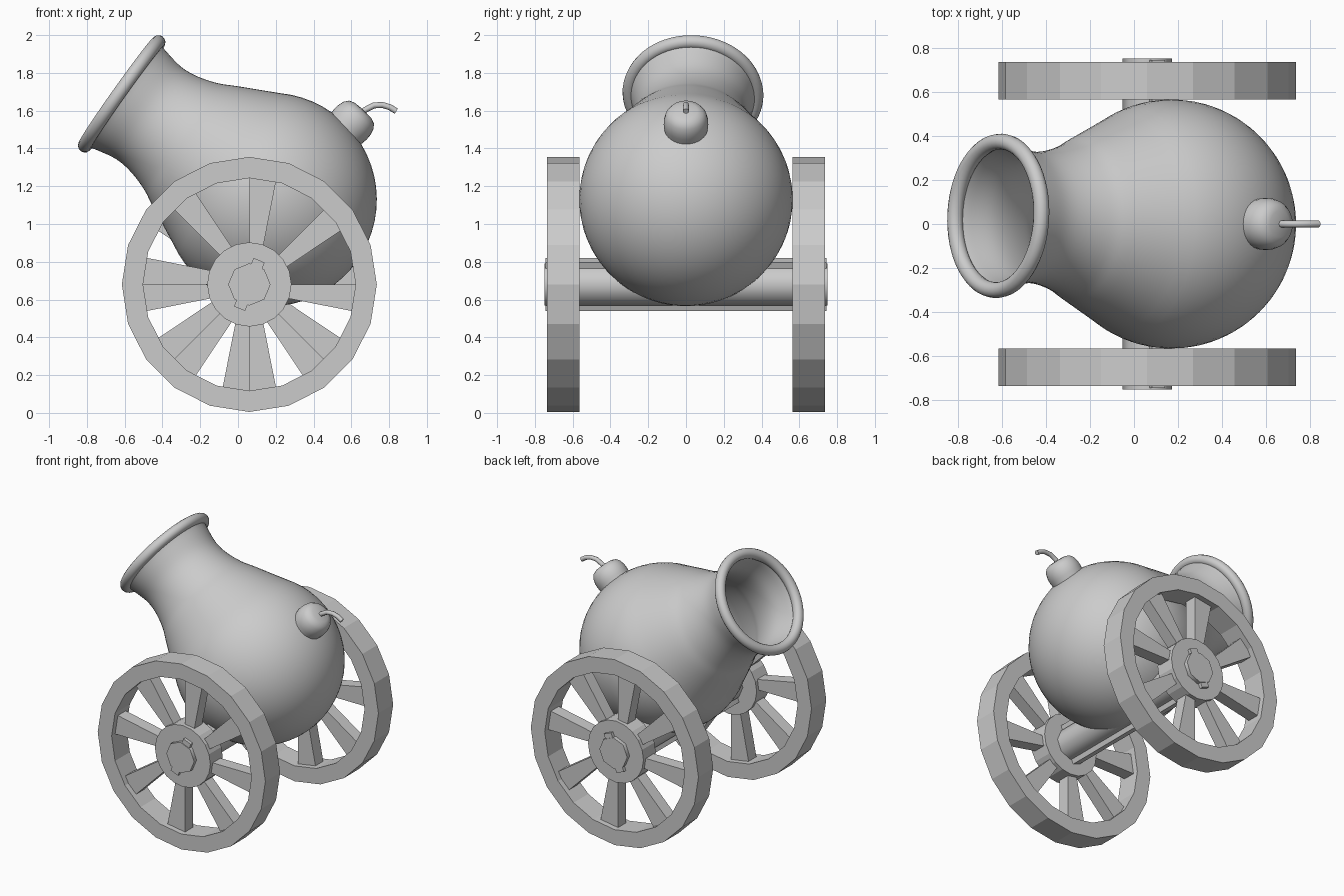
import bpy, bmesh, math
from mathutils import Vector, Matrix

if "Cube" in bpy.data.objects:
    bpy.data.objects.remove(bpy.data.objects["Cube"])


def finish(name, bm, smooth=None):
    bmesh.ops.remove_doubles(bm, verts=bm.verts, dist=1e-5)
    bmesh.ops.recalc_face_normals(bm, faces=bm.faces)
    me = bpy.data.meshes.new(name)
    bm.to_mesh(me)
    bm.free()
    ob = bpy.data.objects.new(name, me)
    bpy.context.collection.objects.link(ob)
    if smooth:
        bpy.ops.object.select_all(action='DESELECT')
        ob.select_set(True)
        bpy.context.view_layer.objects.active = ob
        bpy.ops.object.shade_smooth_by_angle(angle=math.radians(smooth))
    return ob


def lathe(name, profile, origin, axis, segs, closed=False, smooth=None):
    """Spin (radius, height) points around an axis through origin."""
    bm = bmesh.new()
    m = Matrix.Translation(origin) @ Vector(axis).to_track_quat('Z', 'Y').to_matrix().to_4x4()
    rings = []
    for r, t in profile:
        rings.append([bm.verts.new(m @ Vector((r * math.cos(a), r * math.sin(a), t)))
                      for a in (2 * math.pi * i / segs for i in range(segs))])
    pairs = list(zip(rings, rings[1:]))
    if closed:
        pairs.append((rings[-1], rings[0]))
    for a, b in pairs:
        for i in range(segs):
            j = (i + 1) % segs
            bm.faces.new((a[i], a[j], b[j], b[i]))
    return finish(name, bm, smooth)


def add_prism(bm, pts, y0, y1):
    """Extrude an (x, z) polygon along y."""
    lo = [bm.verts.new((x, y0, z)) for x, z in pts]
    hi = [bm.verts.new((x, y1, z)) for x, z in pts]
    bm.faces.new(lo)
    bm.faces.new(hi[::-1])
    for i in range(len(pts)):
        j = (i + 1) % len(pts)
        bm.faces.new((lo[i], lo[j], hi[j], hi[i]))


def spline(p, steps=5):
    """Catmull-Rom curve through the points, skipping the first and last."""
    out = []
    for a, b, c, d in zip(p, p[1:], p[2:], p[3:]):
        a, b, c, d = map(Vector, (a, b, c, d))
        for k in range(steps):
            t = k / steps
            v = 0.5 * (2 * b + (c - a) * t + (2 * a - 5 * b + 4 * c - d) * t * t
                       + (3 * b - a - 3 * c + d) * t ** 3)
            out.append((v.x, v.y))
    return out + [p[-2]]


# Barrel: round belly running into a flared neck, hollow inside
centre = Vector((0.17, 0, 1.13))
aim = Vector((-0.787, 0.037, 0.56))
R = 0.565
belly = [(R * math.cos(math.radians(a)), R * math.sin(math.radians(a))) for a in range(-90, 31, 6)]
belly[0] = (0, -R)
neck = spline([belly[-2], belly[-1], (0.39, 0.485), (0.342, 0.58), (0.308, 0.69),
               (0.299, 0.79), (0.319, 0.90), (0.338, 0.965), (0.36, 1.03)])
outer = belly[:-1] + neck
inner = [(max(r - 0.02, 0), t + (0.02 if t < -0.4 else 0)) for r, t in outer]
lathe("barrel", outer + inner[::-1], centre, aim, 64, smooth=40)

# Muzzle ring
ring = [(0.337 + 0.036 * math.cos(a), 0.965 + 0.036 * math.sin(a))
        for a in (2 * math.pi * i / 14 for i in range(14))]
lathe("muzzle_ring", ring, centre, aim, 64, closed=True, smooth=60)

# Fuse cap and fuse
cap = [(0.0, -0.05), (0.112, -0.05), (0.118, 0.0), (0.117, 0.03), (0.108, 0.065),
       (0.09, 0.09), (0.06, 0.102), (0.0, 0.106)]
lathe("fuse_cap", cap, (0.593, 0, 1.526), (0.68, 0, 0.73), 32, smooth=60)
cu = bpy.data.curves.new("fuse", 'CURVE')
cu.dimensions = '3D'
cu.bevel_depth = 0.016
cu.bevel_resolution = 2
cu.use_fill_caps = True
path = [(0.64, 1.57), (0.675, 1.605), (0.72, 1.628), (0.765, 1.63), (0.805, 1.618), (0.838, 1.597)]
sp = cu.splines.new('POLY')
sp.points.add(len(path) - 1)
for p, (x, z) in zip(sp.points, path):
    p.co = (x, 0, z, 1)
    p.radius = 1
bpy.context.collection.objects.link(bpy.data.objects.new("fuse", cu))

# Axle with two locking bars along it
WX, WZ = 0.06, 0.68
hub_line = (WX, 0, WZ)
lathe("axle", [(0, -0.75), (0.112, -0.75), (0.112, 0.75), (0, 0.75)], hub_line, (0, 1, 0), 8, smooth=50)
bm = bmesh.new()
for k in (0, 1):
    a = math.radians(-22) + k * math.pi
    pts = [(WX + u * math.cos(a) - v * math.sin(a), WZ + u * math.sin(a) + v * math.cos(a))
           for u, v in ((-0.032, 0.085), (0.032, 0.085), (0.032, 0.138), (-0.032, 0.138))]
    add_prism(bm, pts, -0.745, 0.745)
finish("axle_bars", bm)

# Wheels: 20-sided rim, hub, and eight tapered spokes; the far side is turned by 180 degrees
for side, s in (("front", -1), ("back", 1)):
    rim = [(0.675, 0.565), (0.675, 0.735), (0.563, 0.735), (0.563, 0.565)]
    lathe(side + "_wheel_rim", rim, hub_line, (0, s, 0), 20, closed=True)
    hub = [(0, 0.58), (0.223, 0.58), (0.223, 0.722), (0, 0.722)]
    lathe(side + "_wheel_hub", hub, hub_line, (0, s, 0), 20)
    bm = bmesh.new()
    for k in range(8):
        a = k * math.pi / 4
        pts = []
        for u, v in ((0, 0.20), (0.073, 0.20), (0.144, 0.56), (0, 0.575)):
            x = u * math.cos(a) - v * math.sin(a)
            z = u * math.sin(a) + v * math.cos(a)
            pts.append((WX - s * x, WZ + z))
        add_prism(bm, pts, s * 0.605, s * 0.695)
    finish(side + "_wheel_spokes", bm)
